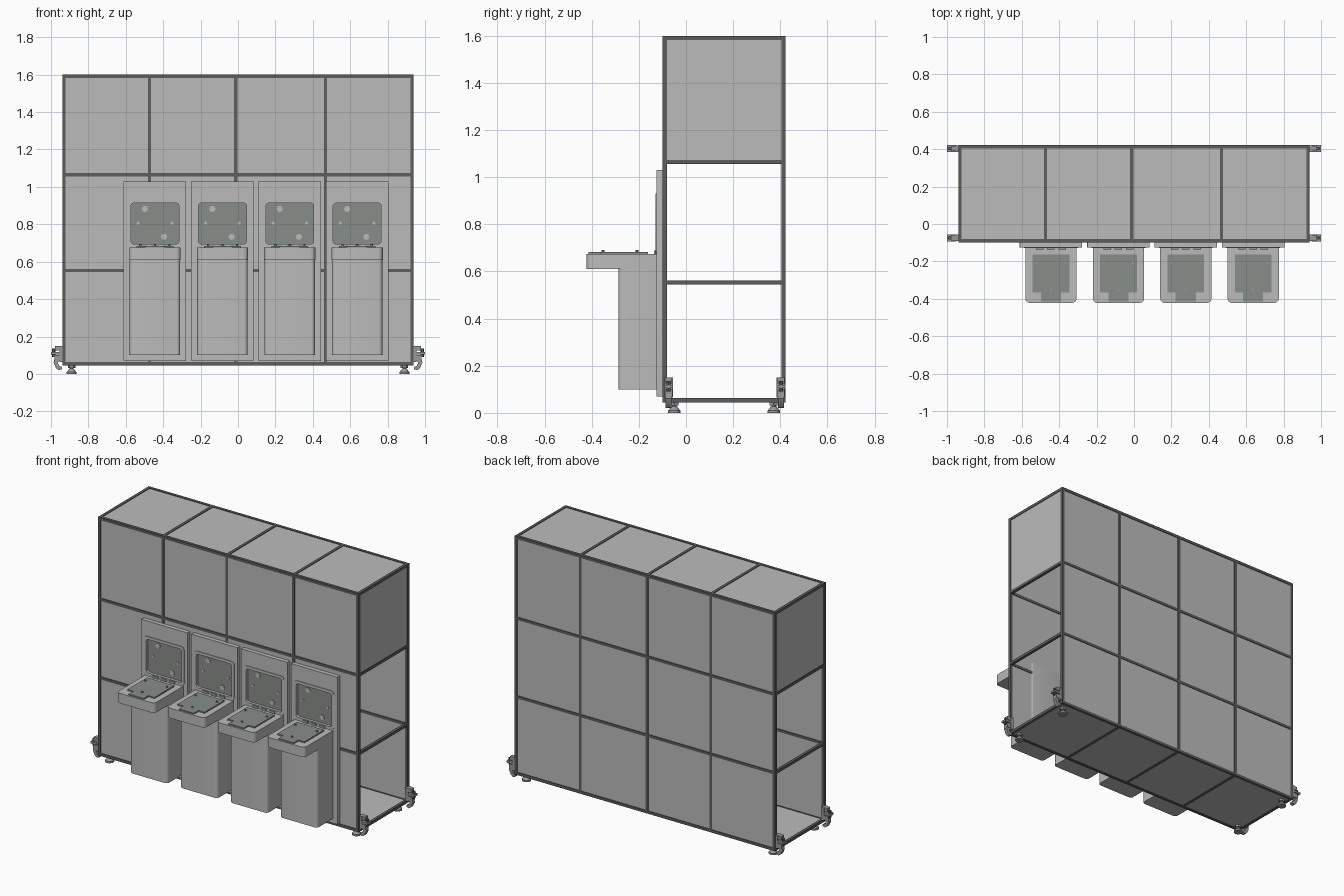
import bpy, bmesh, math

cube = bpy.data.objects.get("Cube")
if cube:
    bpy.data.objects.remove(cube, do_unlink=True)


def material(name, r, g, b):
    m = bpy.data.materials.new(name)
    m.use_nodes = True
    m.diffuse_color = (r, g, b, 1)
    m.node_tree.nodes["Principled BSDF"].inputs["Base Color"].default_value = (r, g, b, 1)
    return m


PANEL = material("light grey panel", 0.50, 0.50, 0.50)
FRAME = material("dark grey frame", 0.11, 0.11, 0.11)
PLATE = material("green grey plate", 0.25, 0.27, 0.25)
METAL = material("mid grey metal", 0.32, 0.32, 0.32)
made = []


def finish(name, bm, mat):
    bmesh.ops.recalc_face_normals(bm, faces=bm.faces)
    me = bpy.data.meshes.new(name)
    bm.to_mesh(me)
    bm.free()
    me.materials.append(mat)
    ob = bpy.data.objects.new(name, me)
    bpy.context.collection.objects.link(ob)
    made.append(ob)
    return ob


def place(axis, u, v, w):
    return {"x": (w, u, v), "y": (u, w, v), "z": (u, v, w)}[axis]


def prism(name, pts, lo, hi, axis, mat, hole=None):
    """Extrude an outline along an axis, with an optional matching hole."""
    bm = bmesh.new()

    def loop(points, w):
        return [bm.verts.new(place(axis, u, v, w)) for u, v in points]

    def bridge(a, b):
        for i in range(len(a)):
            j = (i + 1) % len(a)
            bm.faces.new((a[i], a[j], b[j], b[i]))

    a, b = loop(pts, lo), loop(pts, hi)
    bridge(a, b)
    if hole:
        c, d = loop(hole, lo), loop(hole, hi)
        bridge(c, d)
        bridge(a, c)
        bridge(b, d)
    else:
        bm.faces.new(a)
        bm.faces.new(b)
    return finish(name, bm, mat)


def rounded(u0, u1, v0, v1, r, seg=5):
    pts = []
    corners = [(u1 - r, v1 - r), (u0 + r, v1 - r), (u0 + r, v0 + r), (u1 - r, v0 + r)]
    for k, (u, v) in enumerate(corners):
        for i in range(seg + 1):
            t = (k + i / seg) * math.pi / 2
            pts.append((u + r * math.cos(t), v + r * math.sin(t)))
    return pts


def circle(u, v, r, n=20):
    return [(u + r * math.cos(i * math.tau / n), v + r * math.sin(i * math.tau / n)) for i in range(n)]


def box(name, x0, x1, y0, y1, z0, z1, mat):
    return prism(name, [(x0, y0), (x1, y0), (x1, y1), (x0, y1)], z0, z1, "z", mat)


# Cabinet frame
H = 0.009
XS = (-0.93, -0.473, -0.013, 0.468, 0.93)
YS = (-0.09, 0.414)
ZS = (0.054, 0.553, 1.065, 1.591)
for y in YS:
    for x in XS:
        box("post", x - H, x + H, y - H, y + H, ZS[0] - H, ZS[-1] + H, FRAME)
    for z in ZS:
        box("long_rail", XS[0], XS[-1], y - H, y + H, z - H, z + H, FRAME)
for z in ZS:
    for x in XS:
        if z in (ZS[0], ZS[-1]) or x in (XS[0], XS[-1]):
            box("cross_rail", x - H, x + H, YS[0], YS[1], z - H, z + H, FRAME)

# Cabinet panels, with the lower two bays of each end left open
P = 0.005
for i in range(4):
    x0, x1 = XS[i] + H, XS[i + 1] - H
    for j in range(3):
        for y, name in zip(YS, ("front_panel", "back_panel")):
            box(name, x0, x1, y - P, y + P, ZS[j] + H, ZS[j + 1] - H, PANEL)
    for z, name in ((ZS[0], "floor_panel"), (ZS[-1], "roof_panel")):
        box(name, x0, x1, YS[0] + H, YS[1] - H, z - P, z + P, PANEL)
for x in (XS[0], XS[-1]):
    box("end_panel", x - P, x + P, YS[0] + H, YS[1] - H, ZS[2] + H, ZS[3] - H, PANEL)

# Four identical stations
for c in (-0.444, -0.083, 0.277, 0.637):
    recess = rounded(c - 0.128, c + 0.128, 0.695, 0.913, 0.015)
    prism("station_backplate", rounded(c - 0.167, c + 0.167, 0.07, 1.03, 0.001),
          -0.125, -0.098, "y", PANEL, recess)
    prism("recess_lip", rounded(c - 0.144, c + 0.144, 0.675, 0.931, 0.02),
          -0.129, -0.124, "y", PANEL, recess)
    prism("recess_plate", rounded(c - 0.13, c + 0.13, 0.693, 0.915, 0.015),
          -0.111, -0.099, "y", PLATE)
    for dx, z, r in ((-0.054, 0.882, 0.016), (0.049, 0.733, 0.016),
                     (-0.09, 0.806, 0.008), (0.09, 0.806, 0.008)):
        prism("recess_button", circle(c + dx, z, r), -0.115, -0.11, "y", PANEL)
    for dx in (-0.06, 0.0, 0.06):
        box("recess_hinge", c + dx - 0.02, c + dx + 0.02, -0.135, -0.11, 0.674, 0.69, METAL)

    # Pedestal and tray
    prism("pedestal", rounded(c - 0.135, c + 0.135, -0.287, -0.08, 0.02),
          0.1, 0.62, "z", PANEL)
    prism("tray", rounded(c - 0.137, c + 0.137, -0.422, -0.1, 0.025),
          0.61, 0.675, "z", PANEL)
    half = [(0.098, -0.162), (0.098, -0.365), (0.054, -0.365), (0.054, -0.414)]
    outline = [(c + u, v) for u, v in half] + [(c - u, v) for u, v in reversed(half)]
    prism("tray_plate", outline, 0.674, 0.683, "z", PLATE)
    for dx, y in ((-0.078, -0.208), (0.078, -0.208), (0.0, -0.352)):
        prism("tray_stud", circle(c + dx, y, 0.006, 12), 0.68, 0.691, "z", METAL)

# Corner brackets and levelling feet, mirrored left to right
for s in (-1, 1):
    for y, foot_y in ((-0.074, -0.05), (0.403, 0.372)):
        def part(name, x0, x1, w, z0, z1):
            lo, hi = sorted((s * x0, s * x1))
            box(name, lo, hi, y - w, y + w, z0, z1, METAL)

        part("bracket_mount", 0.935, 0.955, 0.018, 0.065, 0.15)
        part("bracket_upper_jaw", 0.95, 0.978, 0.014, 0.125, 0.15)
        part("bracket_lower_jaw", 0.95, 0.982, 0.016, 0.07, 0.1)
        part("bracket_arm", 0.95, 1.0, 0.019, 0.105, 0.118)
        prism("bracket_bolt", circle(s * 0.986, y, 0.009, 12), 0.09, 0.135, "z", FRAME)
        hook = [(0.95, 0.08), (0.982, 0.08), (0.986, 0.06), (0.972, 0.03), (0.958, 0.02),
                (0.942, 0.025), (0.942, 0.038), (0.956, 0.042), (0.964, 0.058)]
        prism("bracket_hook", [(s * u, v) for u, v in hook], y - 0.012, y + 0.012, "y", METAL)

        fx = s * 0.89
        prism("foot_pad", circle(fx, foot_y, 0.027), 0.0, 0.01, "z", METAL)
        bm = bmesh.new()
        bmesh.ops.create_cone(bm, cap_ends=True, segments=20, radius1=0.025, radius2=0.012, depth=0.018)
        bmesh.ops.translate(bm, verts=bm.verts, vec=(fx, foot_y, 0.019))
        finish("foot_cone", bm, METAL)
        prism("foot_collar", circle(fx, foot_y, 0.02, 6), 0.032, 0.046, "z", METAL)
        prism("foot_stem", circle(fx, foot_y, 0.009, 12), 0.02, 0.05, "z", METAL)

# Smooth the rounded corners, keeping hard edges
bpy.ops.object.select_all(action="DESELECT")
for ob in made:
    ob.select_set(True)
bpy.context.view_layer.objects.active = made[0]
bpy.ops.object.shade_smooth_by_angle(angle=math.radians(30))
